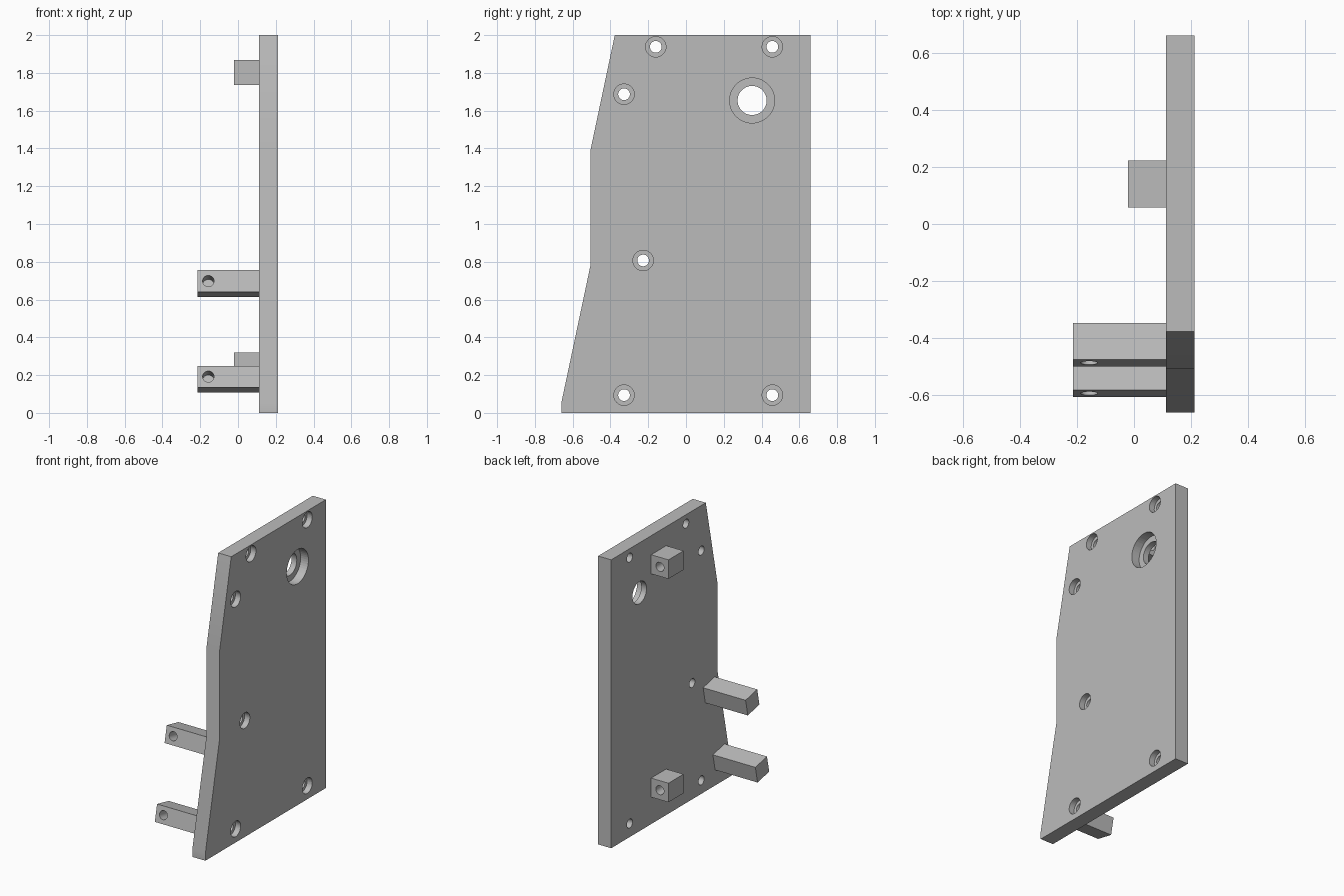
import bpy, bmesh
from mathutils import Matrix, Vector

cube = bpy.data.objects.get("Cube")
if cube:
    bpy.data.objects.remove(cube, do_unlink=True)

grey = bpy.data.materials.new("light_grey")
grey.use_nodes = True
GREY = (0.5, 0.5, 0.5, 1)
grey.diffuse_color = GREY
grey.node_tree.nodes["Principled BSDF"].inputs["Base Color"].default_value = GREY


def add_object(name, bm):
    bmesh.ops.recalc_face_normals(bm, faces=bm.faces)
    mesh = bpy.data.meshes.new(name)
    bm.to_mesh(mesh)
    bm.free()
    mesh.materials.append(grey)
    obj = bpy.data.objects.new(name, mesh)
    bpy.context.collection.objects.link(obj)
    return obj


def extrude_profile(name, profile, x0, x1):
    """Side profile of (y, z) points, extruded along x."""
    bm = bmesh.new()
    face = bm.faces.new([bm.verts.new((x0, y, z)) for y, z in profile])
    result = bmesh.ops.extrude_face_region(bm, geom=[face])
    verts = [v for v in result["geom"] if isinstance(v, bmesh.types.BMVert)]
    bmesh.ops.translate(bm, verts=verts, vec=(x1 - x0, 0, 0))
    return add_object(name, bm)


def drill(obj, holes):
    """Cut round holes given as (start, end, radius)."""
    bm = bmesh.new()
    for start, end, radius in holes:
        start, end = Vector(start), Vector(end)
        axis = end - start
        turn = axis.to_track_quat('Z', 'Y').to_matrix().to_4x4()
        bmesh.ops.create_cone(bm, cap_ends=True, segments=48, radius1=radius,
                              radius2=radius, depth=axis.length,
                              matrix=Matrix.Translation((start + end) / 2) @ turn)
    cutter = add_object("hole_cutter", bm)
    cutter.hide_render = True
    mod = obj.modifiers.new("holes", 'BOOLEAN')
    mod.operation = 'DIFFERENCE'
    mod.solver = 'EXACT'
    mod.object = cutter
    bpy.ops.object.select_all(action='DESELECT')
    bpy.context.view_layer.objects.active = obj
    obj.select_set(True)
    bpy.ops.object.modifier_apply(modifier=mod.name)
    bpy.data.objects.remove(cutter, do_unlink=True)
    bpy.ops.object.shade_smooth_by_angle()


# Side plate
INNER, OUTER = 0.112, 0.212
plate = extrude_profile("side_plate", [
    (-0.66, 0), (0.66, 0), (0.66, 2), (-0.377, 2),
    (-0.506, 1.39), (-0.506, 0.78), (-0.66, 0.053)], INNER, OUTER)

# Counterbored screw holes and the large bearing hole: y, z, bore, recess, recess depth
screws = [(-0.16, 1.938), (0.457, 1.938), (-0.328, 1.687),
          (-0.227, 0.807), (-0.328, 0.094), (0.457, 0.094)]
bores = [(y, z, 0.031, 0.054, 0.04) for y, z in screws]
bores.append((0.35, 1.654, 0.077, 0.119, 0.06))
drill(plate, [((0, y, z), (0.3, y, z), r) for y, z, r, _, _ in bores])
drill(plate, [((OUTER - d, y, z), (0.3, y, z), r) for y, z, _, r, d in bores])

# Square mounting blocks with a blind hole in the rear
for name, z in (("upper_block", 1.802), ("lower_block", 0.253)):
    h = 0.066
    block = extrude_profile(name, [(0.057, z - h), (0.222, z - h),
                                   (0.222, z + h), (0.057, z + h)], -0.021, INNER)
    drill(block, [((0.045, 0.3, z), (0.045, 0.1, z), 0.031)])

# Tilted arms following the sloped edge, each with a blind hole in the front
along = Vector((0, 0.208, 0.978))
inward = Vector((0, 0.978, -0.208))
for name, y, z in (("upper_arm", -0.499, 0.641), ("lower_arm", -0.606, 0.135)):
    corner = Vector((0, y, z))
    up, deep = along * 0.117, inward * 0.13
    ring = [corner, corner + deep, corner + deep + up, corner + up]
    arm = extrude_profile(name, [(p.y, p.z) for p in ring], -0.214, INNER)
    centre = corner + up / 2 + Vector((-0.157, 0, 0))
    drill(arm, [(centre - inward * 0.05, centre + inward * 0.1, 0.03)])
